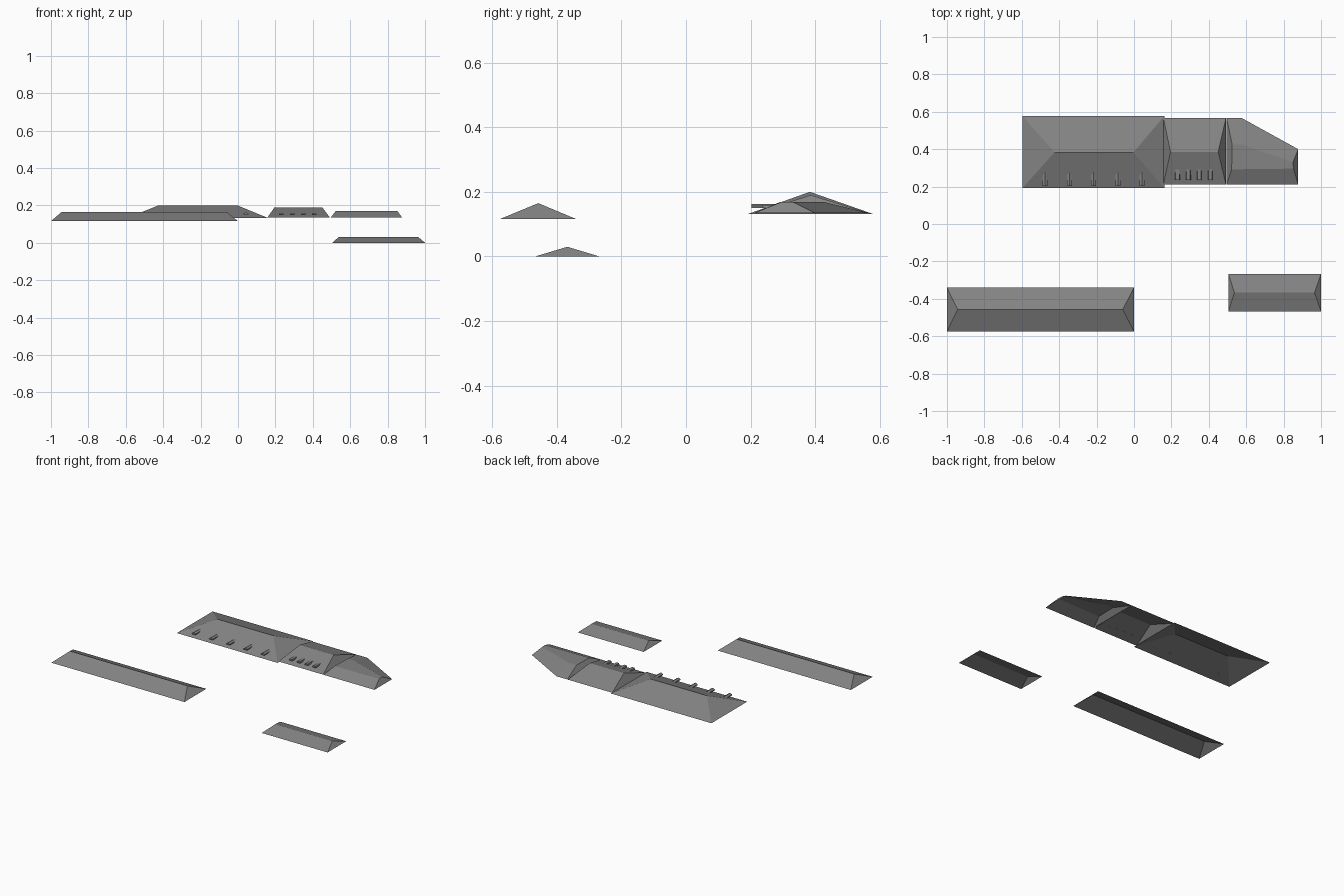
import bpy

if "Cube" in bpy.data.objects:
    bpy.data.objects.remove(bpy.data.objects["Cube"])

grey = bpy.data.materials.new("slate_grey")
grey.diffuse_color = (0.23, 0.23, 0.23, 1)
grey.use_nodes = True
grey.node_tree.nodes["Principled BSDF"].inputs["Base Color"].default_value = grey.diffuse_color


def make(name, verts, faces):
    mesh = bpy.data.meshes.new(name)
    mesh.from_pydata(verts, [], faces)
    mesh.materials.append(grey)
    mesh.update()
    obj = bpy.data.objects.new(name, mesh)
    bpy.context.collection.objects.link(obj)
    return obj


def hip_roof(name, x0, x1, y0, y1, z0, z1, ridge_x0, ridge_x1, ridge_y):
    # open shell: two long slopes and two hipped ends
    verts = [(x0, y0, z0), (x1, y0, z0), (x1, y1, z0), (x0, y1, z0),
             (ridge_x0, ridge_y, z1), (ridge_x1, ridge_y, z1)]
    make(name, verts, [(0, 1, 5, 4), (1, 2, 5), (2, 3, 4, 5), (3, 0, 4)])


def dormer(name, x, profile, y_front, slope, y_eave, z_eave):
    # profile pushed back level until it just passes through the roof slope
    n = len(profile)
    front = [(x + px, y_front, pz) for px, pz in profile]
    back = [(x + px, y_eave + (pz - z_eave) / slope + 0.003, pz) for px, pz in profile]
    faces = [tuple(range(n)), tuple(range(2 * n - 1, n - 1, -1))]
    faces += [(i, i + n, (i + 1) % n + n, (i + 1) % n) for i in range(n)]
    make(name, front + back, faces)


# simple hipped roofs
hip_roof("long_roof", -1, 0, -0.575, -0.34, 0.116, 0.165, -0.943, -0.06, -0.457)
hip_roof("small_roof", 0.505, 1, -0.467, -0.267, 0, 0.03, 0.537, 0.965, -0.367)
hip_roof("main_roof", -0.595, 0.162, 0.193, 0.577, 0.132, 0.2, -0.425, -0.003, 0.383)
hip_roof("middle_roof", 0.157, 0.492, 0.21, 0.567, 0.134, 0.19, 0.195, 0.45, 0.386)

# angled end roof with a flat top
base = [(0.495, 0.21), (0.878, 0.21), (0.878, 0.4), (0.575, 0.567), (0.495, 0.567)]
top = [(0.522, 0.292), (0.853, 0.296), (0.85, 0.33), (0.578, 0.425), (0.525, 0.425)]
make("end_roof",
     [(x, y, 0.134) for x, y in base] + [(x, y, 0.169) for x, y in top],
     [(i, (i + 1) % 5, (i + 1) % 5 + 5, i + 5) for i in range(5)] + [(5, 6, 7, 8, 9)])

# gabled dormers on the main roof
gable = [(-0.013, 0.15), (0.013, 0.15), (0.013, 0.156), (0, 0.163), (-0.013, 0.156)]
for i in range(5):
    dormer(f"gabled_dormer_{i + 1}", -0.475 + 0.1295 * i, gable, 0.203, 0.358, 0.193, 0.132)

# small box dormers on the middle roof
box = [(-0.013, 0.15), (0.013, 0.15), (0.01, 0.16), (-0.01, 0.16)]
for i in range(4):
    dormer(f"box_dormer_{i + 1}", 0.232 + 0.0585 * i, box, 0.235, 0.318, 0.21, 0.134)
